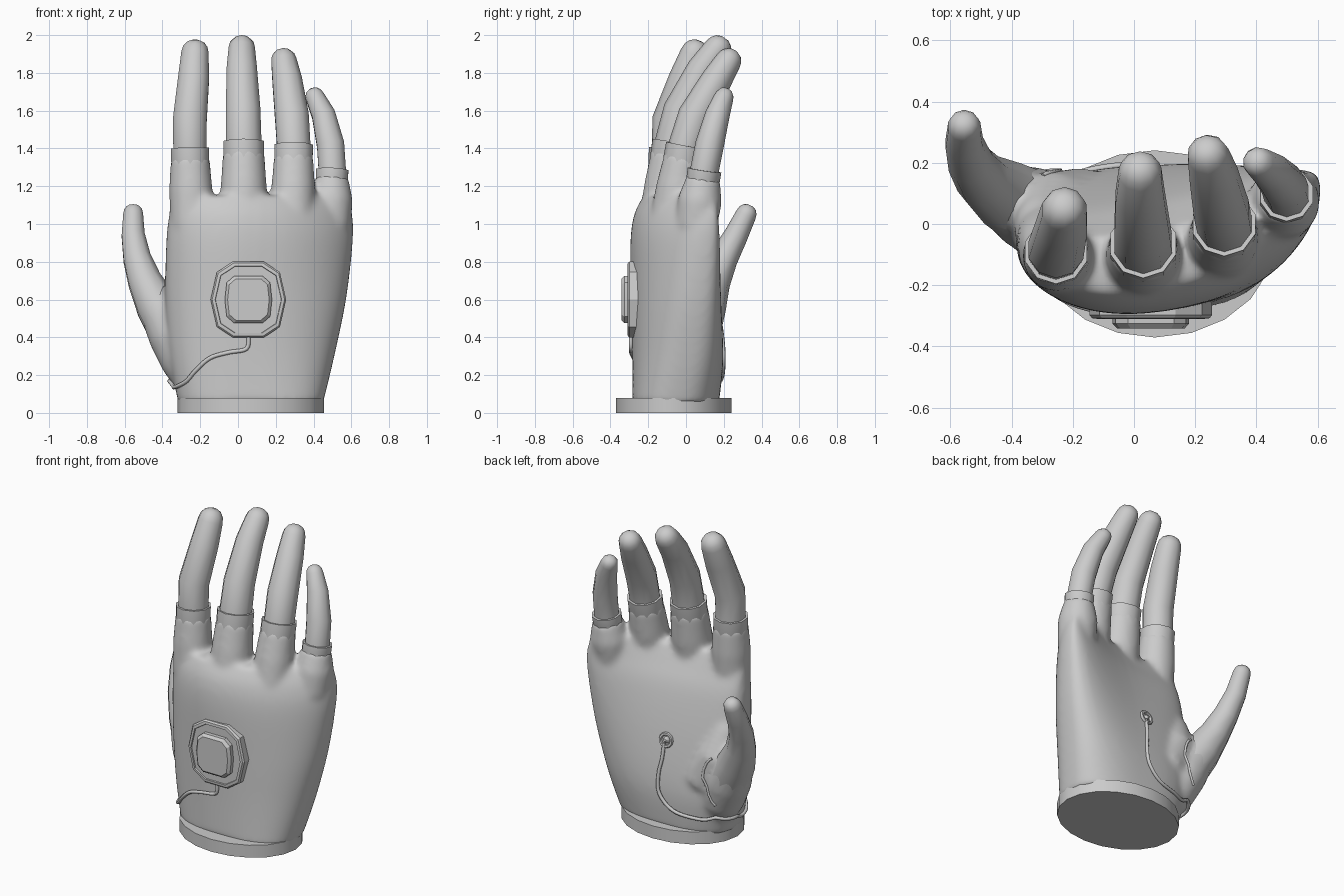
import bpy, bmesh, math
from mathutils import Vector
from mathutils.bvhtree import BVHTree

if "Cube" in bpy.data.objects:
    bpy.data.objects.remove(bpy.data.objects["Cube"])


def finish(bm, name, angle=40):
    bmesh.ops.recalc_face_normals(bm, faces=bm.faces)
    me = bpy.data.meshes.new(name)
    bm.to_mesh(me)
    bm.free()
    ob = bpy.data.objects.new(name, me)
    bpy.context.collection.objects.link(ob)
    shade(ob, angle)
    return ob


def shade(ob, angle):
    bpy.ops.object.select_all(action='DESELECT')
    ob.select_set(True)
    bpy.context.view_layer.objects.active = ob
    bpy.ops.object.shade_smooth_by_angle(angle=math.radians(angle))


def spline(pts, steps):
    """Catmull-Rom refinement of a list of Vectors of any size."""
    out = []
    for i in range(len(pts) - 1):
        p0, p1, p2, p3 = (pts[max(i - 1, 0)], pts[i], pts[i + 1], pts[min(i + 2, len(pts) - 1)])
        for k in range(steps):
            t = k / steps
            out.append(.5 * (2 * p1 + (p2 - p0) * t + (2 * p0 - 5 * p1 + 4 * p2 - p3) * t * t
                             + (3 * p1 - p0 - 3 * p2 + p3) * t ** 3))
    return out + [pts[-1]]


def loft(bm, rings):
    """Bridge equal-sized rings of points and cap both ends."""
    vs = [[bm.verts.new(p) for p in r] for r in rings]
    n = len(vs[0])
    for a, b in zip(vs, vs[1:]):
        for i in range(n):
            j = (i + 1) % n
            bm.faces.new((a[i], a[j], b[j], b[i]))
    bm.faces.new(vs[0][::-1])
    bm.faces.new(vs[-1])


def tube(bm, path, n=10, dome=False):
    """Tapered tube through (x, y, z, radius) stations, optional round tip."""
    pts = [Vector(p[:3]) for p in path]
    rad = [p[3] for p in path]
    if dome:
        t, end, r = (pts[-1] - pts[-2]).normalized(), pts[-1], rad[-1]
        for k, s in ((.45, .9), (.8, .65), (.98, .28)):
            pts.append(end + t * r * k)
            rad.append(r * s)
    rings = []
    for i, p in enumerate(pts):
        t = (pts[min(i + 1, len(pts) - 1)] - pts[max(i - 1, 0)]).normalized()
        s = Vector((1, 0, 0))
        s = (s - t * s.dot(t)).normalized()
        u = t.cross(s)
        rings.append([p + (s * math.cos(a) + u * math.sin(a)) * rad[i]
                      for a in (2 * math.pi * (k + .5) / n for k in range(n))])
    loft(bm, rings)


def stacked_plate(name, outline, layers, cx=.055, cz=.6):
    """Outline in x/z scaled and stacked along y."""
    bm = bmesh.new()
    loft(bm, [[(cx + x * s, y, cz + z * s) for x, z in outline] for s, y in layers])
    return finish(bm, name, 20)


# oval stand
bm = bmesh.new()
loft(bm, [[(.068 + .388 * math.cos(a), -.065 + .306 * math.sin(a), z)
           for a in (2 * math.pi * k / 20 for k in range(20))] for z in (0, .08)])
finish(bm, "stand")

# palm with arched cross-sections: z, x0, x1, y centre, half depth, tilt, arch
sections = [(.05, -.315, .45, -.055, .23, 0, 0),
            (.3, -.365, .51, -.045, .238, .02, .03),
            (.6, -.385, .572, -.064, .22, .05, .07),
            (.9, -.38, .607, -.095, .187, .085, .11),
            (1.05, -.365, .605, -.112, .145, .105, .13),
            (1.15, -.34, .57, -.11, .095, .11, .13)]
glove = bmesh.new()
rings = []
for z, x0, x1, yc, b, tilt, arch in spline([Vector(s) for s in sections], 5):
    ring = []
    for k in range(64):
        a = 2 * math.pi * k / 64
        u = math.copysign(abs(math.cos(a)) ** .78, math.cos(a))
        v = math.copysign(abs(math.sin(a)) ** .78, math.sin(a))
        ring.append(((x0 + x1) / 2 + u * (x1 - x0) / 2, yc + tilt * u + arch * u * u + b * v, z))
    rings.append(ring)
loft(glove, rings)

# fingers: root point, cuff end + radius, finger stations
fingers = {
    "index": ((-.245, -.115, 1.0), (-.255, -.09, 1.40, .106),
              [(-.255, -.085, 1.55, .094), (-.235, -.005, 1.77, .086), (-.228, .045, 1.9, .076)]),
    "middle": ((.03, -.13, 1.0), (.03, -.065, 1.435, .113),
               [(.027, -.025, 1.6, .096), (.02, .09, 1.82, .084), (.02, .165, 1.925, .073)]),
    "ring": ((.29, -.08, 1.0), (.295, 0, 1.415, .107),
             [(.285, .05, 1.57, .094), (.26, .16, 1.76, .082), (.243, .222, 1.86, .07)]),
    "little": ((.485, .055, 1.0), (.499, .098, 1.285, .09),
               [(.49, .125, 1.42, .076), (.452, .167, 1.58, .065), (.408, .2, 1.67, .052)]),
}
for name, (root, cuff, rest) in fingers.items():
    r, c = Vector(root), Vector(cuff[:3])
    cr = cuff[3]
    flare = .028 if name == "little" else .01
    mid, low = r.lerp(c, .75), r.lerp(c, .35)
    # glove root, starting well inside the palm and blended with it below
    tube(glove, [(r.x * .9 + .01, r.y, .8, .06), (*r, cr + flare * .8),
                 (*r.lerp(c, .45), cr + flare), (*r.lerp(c, .88), cr - .002)], 20)
    # sleeve end with a crisp rim
    bm = bmesh.new()
    tube(bm, [(*low, cr - .03), (*r.lerp(c, .8), cr - .001), (*c, cr)], 10)
    finish(bm, name + "_sleeve", 50)
    bm = bmesh.new()
    tube(bm, [(*mid, cr - .015), (*c, cr - .014)] + rest, 10, dome=True)
    finish(bm, name + "_finger", 60)

# thumb mound goes into the glove, thumb is its own part
tube(glove, [(-.2, -.03, .14, .11), (-.27, .02, .28, .14), (-.34, .05, .42, .14),
             (-.42, .09, .56, .11), (-.46, .12, .64, .08)], 20)
tube(glove, [(-.1, .0, .25, .1), (-.18, .03, .4, .155), (-.27, .03, .56, .14),
             (-.29, -.01, .72, .1), (-.27, -.06, .88, .06)], 20)
bm = bmesh.new()
tube(bm, [(-.34, .05, .42, .13), (-.43, .1, .57, .115), (-.495, .145, .70, .092),
          (-.535, .2, .82, .076), (-.555, .265, .94, .064), (-.555, .318, 1.05, .055)],
     10, dome=True)
finish(bm, "thumb", 60)

# blend the glove volumes into one smooth skin
raw = finish(glove, "glove_raw")
rm = raw.modifiers.new("merge", 'REMESH')
rm.mode = 'VOXEL'
rm.voxel_size = .015
sm = raw.modifiers.new("soften", 'SMOOTH')
sm.factor = .5
sm.iterations = 14
deps = bpy.context.evaluated_depsgraph_get()
skin = bpy.data.meshes.new_from_object(raw.evaluated_get(deps))
bpy.data.objects.remove(raw)
skin.name = "glove"
glove_ob = bpy.data.objects.new("glove", skin)
bpy.context.collection.objects.link(glove_ob)
shade(glove_ob, 80)
tree = BVHTree.FromPolygons([v.co for v in skin.vertices], [p.vertices for p in skin.polygons])


def surface_cord(name, points, radius, lift, steps=5):
    """Cord whose points are pulled onto the glove surface."""
    pts = spline([Vector(p) for p in points], steps)
    cu = bpy.data.curves.new(name, 'CURVE')
    cu.dimensions = '3D'
    cu.bevel_depth = radius
    cu.bevel_resolution = 1
    cu.use_fill_caps = True
    sp = cu.splines.new('POLY')
    sp.points.add(len(pts) - 1)
    for q, p in zip(sp.points, pts):
        co, no, _, _ = tree.find_nearest(p)
        q.co = (*(co + no * lift), 1)
    ob = bpy.data.objects.new(name, cu)
    bpy.context.collection.objects.link(ob)


# cord from the back plate round the wrist to the palm button
surface_cord("cord", [(.055, -.29, .41), (.045, -.29, .34), (-.05, -.29, .32), (-.15, -.28, .29),
                      (-.23, -.25, .22), (-.28, -.2, .16), (-.36, -.1, .13), (-.4, .03, .14),
                      (-.32, .18, .15), (-.2, .22, .16), (-.04, .22, .19), (.05, .22, .28),
                      (.06, .22, .4), (.045, .2, .5), (.04, .2, .6)], .011, .008)
# raised edge round the thumb opening
surface_cord("thumb_opening_edge", [(-.31, .24, .61), (-.27, .24, .55), (-.25, .24, .45),
                                    (-.27, .24, .34), (-.33, .2, .27)], .008, .001, steps=2)

# stepped plate and block on the back of the hand
half = [(.2, 0), (.167, .145), (.08, .202), (-.08, .202), (-.167, .145)]
outline = half + [(-x, -z) for x, z in half]
stacked_plate("back_plate", outline, [(1, -.25), (1, -.298), (.96, -.308), (.88, -.31), (.87, -.302)])
half = [(.125, 0), (.115, .09), (.075, .125), (-.075, .125), (-.115, .09)]
outline = half + [(-x, -z) for x, z in half]
stacked_plate("back_block", outline, [(1, -.28), (1, -.326), (.88, -.342)])

# ringed button in the palm
co, no, _, _ = tree.find_nearest(Vector((.03, .2, .62)))
turn = no.to_track_quat('Z', 'Y')
bpy.ops.mesh.primitive_torus_add(major_radius=.038, minor_radius=.011, major_segments=14,
                                 minor_segments=6, location=co + no * .006, rotation=turn.to_euler())
bpy.context.object.name = "palm_button_ring"
shade(bpy.context.object, 60)
bpy.ops.mesh.primitive_cone_add(vertices=10, radius1=.025, radius2=.008, depth=.03,
                                location=co + no * .008, rotation=turn.to_euler())
bpy.context.object.name = "palm_button"
shade(bpy.context.object, 30)
